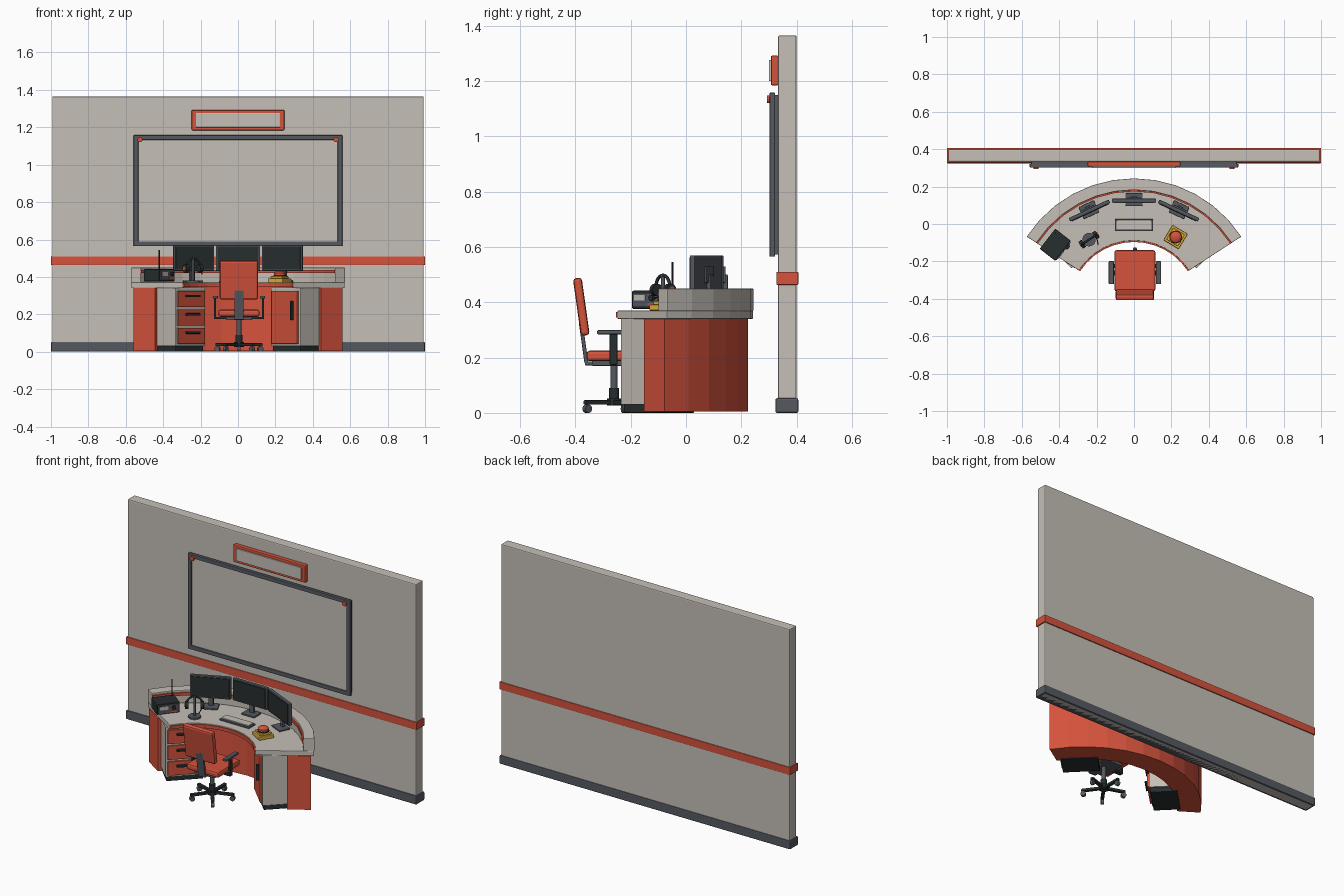
import bpy, bmesh
from math import radians, cos, sin, pi
from mathutils import Matrix, Vector

cube = bpy.data.objects.get("Cube")
if cube:
    bpy.data.objects.remove(cube, do_unlink=True)


def material(name, r, g, b):
    m = bpy.data.materials.new(name)
    m.use_nodes = True
    m.diffuse_color = (r, g, b, 1)
    m.node_tree.nodes["Principled BSDF"].inputs["Base Color"].default_value = (r, g, b, 1)
    return m


LIGHT = material("warm light grey", .56, .52, .47)
RED = material("signal red", .66, .085, .045)
STEEL = material("slate grey", .09, .1, .115)
BLACK = material("near black", .02, .027, .028)
YELLOW = material("warning yellow", .72, .42, .04)

HERE = Matrix.Identity(4)
HUB = Vector((0, -.44, 0))   # centre of the curved desk
SPAN = radians(57)           # half the angle the desk covers
TOP = .37                    # height of the desk top


def finish(name, bm, mat, frame=HERE, bevel=0, smooth=False):
    bmesh.ops.recalc_face_normals(bm, faces=bm.faces)
    mesh = bpy.data.meshes.new(name)
    bm.to_mesh(mesh)
    bm.free()
    mesh.materials.append(mat)
    ob = bpy.data.objects.new(name, mesh)
    bpy.context.collection.objects.link(ob)
    ob.matrix_world = frame
    if bevel:
        mod = ob.modifiers.new("Bevel", "BEVEL")
        mod.width, mod.segments = bevel, 2
        mod.limit_method = "ANGLE"
    if smooth:
        bpy.ops.object.select_all(action="DESELECT")
        ob.select_set(True)
        bpy.context.view_layer.objects.active = ob
        bpy.ops.object.shade_smooth_by_angle(angle=radians(40))
    return ob


def box(name, mat, x, y, z, frame=HERE, bevel=.003):
    """Box from (low, high) ranges on each axis."""
    bm = bmesh.new()
    bmesh.ops.create_cube(bm, size=1)
    for v in bm.verts:
        v.co = [(a + b) / 2 + c * (b - a) for (a, b), c in zip((x, y, z), v.co)]
    return finish(name, bm, mat, frame, bevel)


def rod(name, mat, start, end, r, r2=None, frame=HERE, sides=16):
    start, end = Vector(start), Vector(end)
    axis = end - start
    bm = bmesh.new()
    turn = axis.to_track_quat("Z", "Y").to_matrix().to_4x4()
    bmesh.ops.create_cone(bm, cap_ends=True, segments=sides, radius1=r,
                          radius2=r if r2 is None else r2, depth=axis.length,
                          matrix=Matrix.Translation((start + end) / 2) @ turn)
    return finish(name, bm, mat, frame, smooth=True)


def arc(name, mat, r0, r1, z0, z1, bevel=0, steps=12):
    """Curved slab around the desk hub."""
    bm = bmesh.new()
    rings = []
    for i in range(steps + 1):
        a = pi / 2 - SPAN + 2 * SPAN * i / steps
        rings.append([bm.verts.new(HUB + Vector((r * cos(a), r * sin(a), z)))
                      for r, z in ((r0, z0), (r1, z0), (r1, z1), (r0, z1))])
    for p, q in zip(rings, rings[1:]):
        for k in range(4):
            n = (k + 1) % 4
            bm.faces.new((p[k], p[n], q[n], q[k]))
    bm.faces.new(rings[0])
    bm.faces.new(rings[-1])
    return finish(name, bm, mat, bevel=bevel)


def turned(x, y, z, degrees):
    return Matrix.Translation((x, y, z)) @ Matrix.Rotation(radians(degrees), 4, "Z")


def on_desk(degrees, r):
    """Frame on the desk top whose -y side faces the sitter."""
    a = radians(degrees)
    return turned(r * cos(a), HUB.y + r * sin(a), TOP, degrees - 90)


# Back wall
box("wall", LIGHT, (-.993, .993), (.333, .4), (0, 1.365), bevel=.006)
box("wall_baseboard", STEEL, (-1, 1), (.323, .406), (0, .053), bevel=.006)
box("wall_stripe", RED, (-1, 1), (.327, .406), (.463, .51))

# Wall board with its frame and pins
box("board_panel", LIGHT, (-.54, .54), (.309, .33), (.58, 1.14), bevel=0)
box("board_back", STEEL, (-.55, .55), (.315, .334), (.572, 1.15))
for s in (-1, 1):
    xs = sorted((s * .533, s * .558))
    box("board_side_rail", STEEL, xs, (.302, .322), (.565, 1.158))
    rod("board_pin", RED, (s * .524, .304, 1.134), (s * .524, .293, 1.134), .014)
for z in (.565, 1.133):
    box("board_cross_rail", STEEL, (-.558, .558), (.302, .322), (z, z + .025))

# Wall sign
box("sign_frame", RED, (-.248, .248), (.307, .334), (1.184, 1.292), bevel=.005)
box("sign_panel", LIGHT, (-.224, .224), (.3, .308), (1.2, 1.276), bevel=.001)

# Curved desk
arc("desk_wall", RED, .53, .665, .005, .34)
arc("desk_top", LIGHT, .352, .682, .34, TOP, .003)
arc("desk_inner_trim", RED, .344, .353, .345, .365)
arc("counter", LIGHT, .622, .684, TOP - .002, .45, .004)
arc("counter_strip", RED, .614, .623, .42, .438)

# Pedestals under both desk ends
for s, side in ((-1, "right"), (1, "left")):
    f = turned(s * .255, -.157, 0, -45 * s)
    box(side + "_pedestal", LIGHT, (-.113, .113), (0, .17), (.03, .342), f)
    box(side + "_plinth", BLACK, (-.105, .105), (.008, .16), (0, .032), f)
    if s < 0:
        for i in range(3):
            z = .042 + .098 * i
            box("drawer_front", RED, (-.1, .1), (-.012, .002), (z, z + .086), f)
            box("drawer_handle", BLACK, (-.05, .05), (-.03, -.011), (z + .054, z + .066), f)
    else:
        box("door_front", RED, (-.098, .098), (-.012, .002), (.042, .325), f)
        box("door_handle", BLACK, (.06, .072), (-.03, -.011), (.17, .27), f)

# Three monitors
for angle in (65, 90, 115):
    f = on_desk(angle, .565)
    box("monitor_case", STEEL, (-.118, .118), (-.01, .01), (.062, .2), f, .004)
    box("monitor_screen", BLACK, (-.109, .109), (-.014, -.009), (.07, .192), f, 0)
    box("monitor_neck", STEEL, (-.014, .014), (.008, .026), (.008, .13), f)
    box("monitor_mount", STEEL, (-.035, .035), (.008, .018), (.1, .16), f)
    box("monitor_foot", STEEL, (-.045, .045), (-.03, .04), (0, .01), f)

# Keyboard
box("keyboard_base", STEEL, (-.102, .102), (-.038, .026), (TOP, TOP + .01))
box("keyboard_keys", LIGHT, (-.094, .094), (-.03, .018), (TOP + .009, TOP + .017), bevel=.002)

# Emergency button
f = on_desk(59, .432)
box("button_base", YELLOW, (-.047, .047), (-.047, .047), (0, .022), f, .004)
box("button_plate", YELLOW, (-.036, .036), (-.036, .036), (.02, .034), f)
rod("button_collar", BLACK, (0, 0, .033), (0, 0, .04), .034, frame=f, sides=24)
rod("button_body", RED, (0, 0, .039), (0, 0, .052), .031, frame=f, sides=24)
rod("button_crown", RED, (0, 0, .052), (0, 0, .062), .031, .018, f, 24)

# Radio
f = on_desk(142, .532)
box("radio_case", BLACK, (-.068, .068), (-.05, .055), (.006, .072), f, .005)
box("radio_face", STEEL, (-.06, .06), (-.055, -.049), (.012, .064), f, .001)
box("radio_display", LIGHT, (-.05, 0), (-.058, -.054), (.036, .056), f, 0)
box("radio_key", RED, (.012, .05), (-.059, -.054), (.018, .028), f, 0)
rod("radio_knob", BLACK, (.032, -.053, .046), (.032, -.066, .046), .011, frame=f)
rod("radio_antenna", BLACK, (.05, .04, .068), (.05, .04, .175), .004, frame=f, sides=8)

# Headset on its stand
f = on_desk(124, .43)
rod("headset_stand_base", STEEL, (0, 0, 0), (0, 0, .01), .036, frame=f, sides=24)
rod("headset_stand_post", STEEL, (0, 0, .008), (0, 0, .128), .007, frame=f)
curve = bpy.data.curves.new("headset_band", "CURVE")
curve.dimensions, curve.bevel_depth, curve.bevel_resolution = "3D", .006, 2
band = curve.splines.new("POLY")
band.points.add(12)
for i, p in enumerate(band.points):
    p.co = (.046 * cos(pi * i / 12), 0, .082 + .046 * sin(pi * i / 12), 1)
curve.materials.append(BLACK)
band_ob = bpy.data.objects.new("headset_band", curve)
bpy.context.collection.objects.link(band_ob)
band_ob.matrix_world = f
for s in (-1, 1):
    rod("headset_cup", BLACK, (s * .034, 0, .075), (s * .054, 0, .075), .022, frame=f)
    rod("headset_cap", RED, (s * .053, 0, .075), (s * .057, 0, .075), .012, frame=f)
rod("headset_boom", BLACK, (.046, 0, .066), (.025, -.05, .045), .003, frame=f, sides=8)

# Swivel chair
chair = turned(.005, -.26, 0, 0)
box("seat", RED, (-.11, .11), (-.1, .12), (.187, .225), chair, .012)
box("seat_pan", STEEL, (-.07, .07), (-.08, .08), (.17, .19), chair)
tilt = chair @ Matrix.Translation((0, -.104, .28)) @ Matrix.Rotation(radians(8), 4, "X")
box("backrest", RED, (-.103, .103), (-.016, .016), (0, .21), tilt, .011)
box("backrest_bracket", STEEL, (-.025, .025), (-.017, -.003), (-.1, .05), tilt)
box("bracket_foot", STEEL, (-.025, .025), (-.106, -.05), (.172, .186), chair)
for s in (-1, 1):
    rail = sorted((s * .112, s * .14))
    post = sorted((s * .122, s * .134))
    link = sorted((s * .06, s * .134))
    box("armrest", STEEL, rail, (-.062, .062), (.284, .299), chair, .005)
    box("armrest_post", BLACK, post, (-.016, .012), (.178, .288), chair)
    box("armrest_link", BLACK, link, (-.016, .012), (.174, .186), chair)
rod("chair_column", STEEL, (0, 0, .04), (0, 0, .175), .013, frame=chair)
rod("chair_sleeve", BLACK, (0, 0, .04), (0, 0, .09), .018, frame=chair)
rod("chair_hub", BLACK, (0, 0, .026), (0, 0, .052), .026, frame=chair)
for i in range(5):
    f = chair @ Matrix.Rotation(radians(90 + 72 * i), 4, "Z")
    box("chair_leg", BLACK, (.01, .13), (-.01, .01), (.03, .046), f)
    rod("caster_stem", STEEL, (.12, 0, .015), (.12, 0, .034), .005, frame=f, sides=8)
    rod("caster_wheel", STEEL, (.12, -.009, .015), (.12, .009, .015), .015, frame=f)
